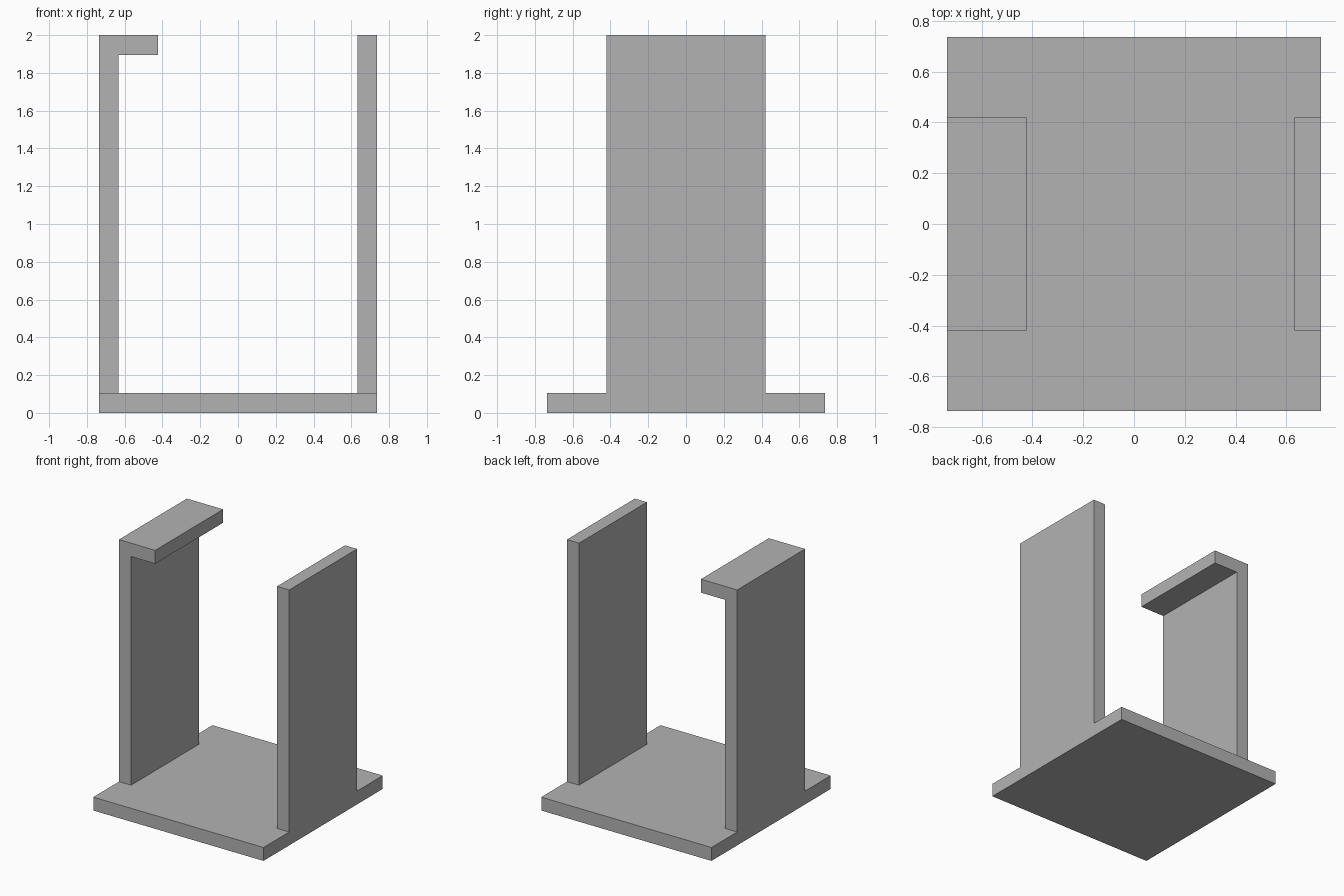
import bpy
import bmesh

cube = bpy.data.objects.get("Cube")
if cube:
    bpy.data.objects.remove(cube, do_unlink=True)

HALF = 0.737      # half width of the square base
THICK = 0.105     # thickness of every panel
DEPTH = 0.42      # half depth of the uprights
TOP = 2.0

grey = bpy.data.materials.new("plain_grey")
grey.use_nodes = True
colour = (0.45, 0.45, 0.45, 1)
grey.diffuse_color = colour
grey.node_tree.nodes["Principled BSDF"].inputs["Base Color"].default_value = colour


def extrude_profile(name, points, half_depth):
    """Extrude a front (x, z) outline evenly along y."""
    bm = bmesh.new()
    face = bm.faces.new([bm.verts.new((x, -half_depth, z)) for x, z in points])
    result = bmesh.ops.extrude_face_region(bm, geom=[face])
    back = [v for v in result["geom"] if isinstance(v, bmesh.types.BMVert)]
    bmesh.ops.translate(bm, verts=back, vec=(0, 2 * half_depth, 0))
    bmesh.ops.recalc_face_normals(bm, faces=bm.faces)
    mesh = bpy.data.meshes.new(name)
    bm.to_mesh(mesh)
    bm.free()
    mesh.materials.append(grey)
    obj = bpy.data.objects.new(name, mesh)
    bpy.context.collection.objects.link(obj)
    return obj


def rectangle(x0, x1, z0, z1):
    return [(x0, z0), (x1, z0), (x1, z1), (x0, z1)]


# Square base plate
extrude_profile("base_plate", rectangle(-HALF, HALF, 0, THICK), HALF)

# Plain upright on the left side
extrude_profile("left_upright", rectangle(HALF - THICK, HALF, THICK, TOP), DEPTH)

# Hooked upright on the right side, with a lip turned inwards at the top
inner = THICK - HALF
lip = -0.423
extrude_profile("right_hooked_upright", [
    (-HALF, THICK), (inner, THICK), (inner, TOP - THICK),
    (lip, TOP - THICK), (lip, TOP), (-HALF, TOP)], DEPTH)
